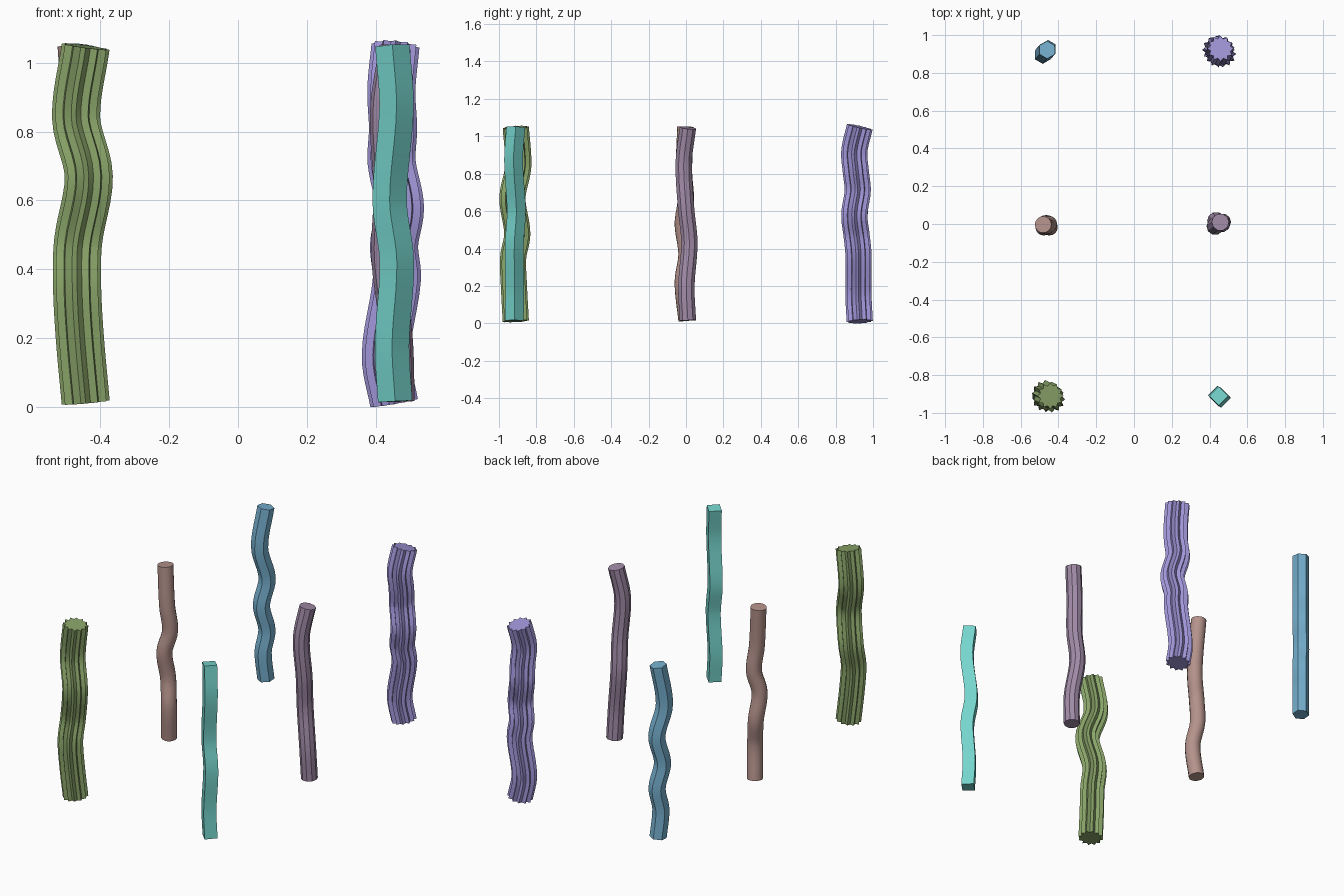
import bpy, bmesh, math
from mathutils import Vector

if "Cube" in bpy.data.objects:
    bpy.data.objects.remove(bpy.data.objects["Cube"])

UP = Vector((0, 0, 1))


def polygon(sides, radius, turn=0.0):
    """Regular cross-section"""
    return [(radius * math.cos(turn + math.tau * i / sides),
             radius * math.sin(turn + math.tau * i / sides)) for i in range(sides)]


def star(points, outer, inner):
    """Fluted star cross-section"""
    step = math.pi / points
    return [((outer, inner)[i % 2] * math.cos(i * step),
             (outer, inner)[i % 2] * math.sin(i * step)) for i in range(points * 2)]


def smooth_path(pts, steps=6):
    """Smooth curve through the points, giving positions and tangents (per unit z)"""
    n = len(pts)
    slope = []
    for i in range(n):
        a, b = pts[max(i - 1, 0)], pts[min(i + 1, n - 1)]
        slope.append((b - a) / (b.z - a.z))
    out = []
    for i in range(n - 1):
        p, q = pts[i], pts[i + 1]
        h = q.z - p.z
        m0, m1 = slope[i] * h, slope[i + 1] * h
        for k in range(steps + (i == n - 2)):
            t = k / steps
            pos = (p * (2*t**3 - 3*t*t + 1) + m0 * (t**3 - 2*t*t + t)
                   + q * (3*t*t - 2*t**3) + m1 * (t**3 - t*t))
            tan = (p * (6*t*t - 6*t) + m0 * (3*t*t - 4*t + 1)
                   + q * (6*t - 6*t*t) + m1 * (3*t*t - 2*t))
            out.append((pos, tan))
    return out


def wavy_column(name, section, centre, color, wave):
    """Sweep the section along a path; wave rows are (z, x offset, y offset)"""
    pts = [Vector((centre[0] + x, centre[1] + y, z)) for z, x, y in wave]
    bm = bmesh.new()
    rings = []
    for pos, tan in smooth_path(pts):
        rot = UP.rotation_difference(tan)
        rings.append([bm.verts.new(pos + rot @ Vector((x, y, 0))) for x, y in section])
    n = len(section)
    for a, b in zip(rings, rings[1:]):
        for i in range(n):
            j = (i + 1) % n
            bm.faces.new((a[i], a[j], b[j], b[i]))
    bm.faces.new(rings[0][::-1])
    bm.faces.new(rings[-1])
    mesh = bpy.data.meshes.new(name)
    bm.to_mesh(mesh)
    bm.free()
    ob = bpy.data.objects.new(name, mesh)
    bpy.context.collection.objects.link(ob)
    mat = bpy.data.materials.new(name + "_color")
    mat.diffuse_color = (*color, 1)
    mat.use_nodes = True
    mat.node_tree.nodes["Principled BSDF"].inputs["Base Color"].default_value = mat.diffuse_color
    mesh.materials.append(mat)
    bpy.ops.object.select_all(action='DESELECT')
    ob.select_set(True)
    bpy.context.view_layer.objects.active = ob
    bpy.ops.object.shade_smooth_by_angle(angle=math.radians(31))


# front row: fluted green column and square teal column
wavy_column("green_star_column", star(12, 0.070, 0.054), (-0.45, -0.91), (0.25, 0.37, 0.14),
            [(0.012, 0.007, 0), (0.2, -0.01, -0.01), (0.35, -0.018, -0.014), (0.48, -0.015, 0.008),
             (0.67, 0.016, -0.018), (0.84, -0.021, 0.013), (1.047, 0.007, 0.0)])
wavy_column("teal_square_column", polygon(4, 0.050), (0.457, -0.918), (0.18, 0.66, 0.61),
            [(0.015, 0, 0), (0.18, -0.009, 0.002), (0.42, 0.005, 0.0), (0.6, -0.016, 0.011),
             (0.87, 0.004, -0.004), (1.05, -0.008, 0.008)])

# middle row: round brown column and faceted mauve column
wavy_column("brown_round_column", polygon(16, 0.044), (-0.46, 0.003), (0.46, 0.29, 0.26),
            [(0.015, 0, 0), (0.22, 0.012, -0.02), (0.37, -0.007, 0.0), (0.53, -0.018, -0.02),
             (0.66, 0.009, -0.004), (0.81, -0.004, -0.014), (1.05, -0.021, -0.006)])
wavy_column("mauve_faceted_column", polygon(10, 0.046), (0.45, 0.0), (0.36, 0.26, 0.39),
            [(0.015, 0.018, 0.01), (0.2, 0.012, 0.002), (0.43, -0.016, 0.018),
             (0.62, -0.010, 0.0), (0.86, -0.020, -0.012), (1.045, 0.007, 0.010)])

# back row: hexagonal blue column and fluted purple column
wavy_column("blue_hexagon_column", polygon(6, 0.047, math.pi / 2), (-0.46, 0.922), (0.18, 0.43, 0.62),
            [(0.015, 0, 0), (0.18, -0.010, -0.012), (0.31, 0.004, 0.004), (0.46, -0.017, -0.018),
             (0.62, 0.005, 0.005), (0.81, -0.023, -0.027), (1.05, 0, 0)])
wavy_column("purple_star_column", star(12, 0.070, 0.054), (0.45, 0.92), (0.35, 0.30, 0.68),
            [(0.01, 0.004, 0.009), (0.15, -0.020, 0.002), (0.37, 0.012, 0.002), (0.47, 0.004, -0.008),
             (0.58, 0.021, -0.02), (0.71, -0.003, -0.002), (0.81, 0.001, -0.012),
             (0.92, -0.004, -0.020), (1.05, 0.008, 0.009)])
